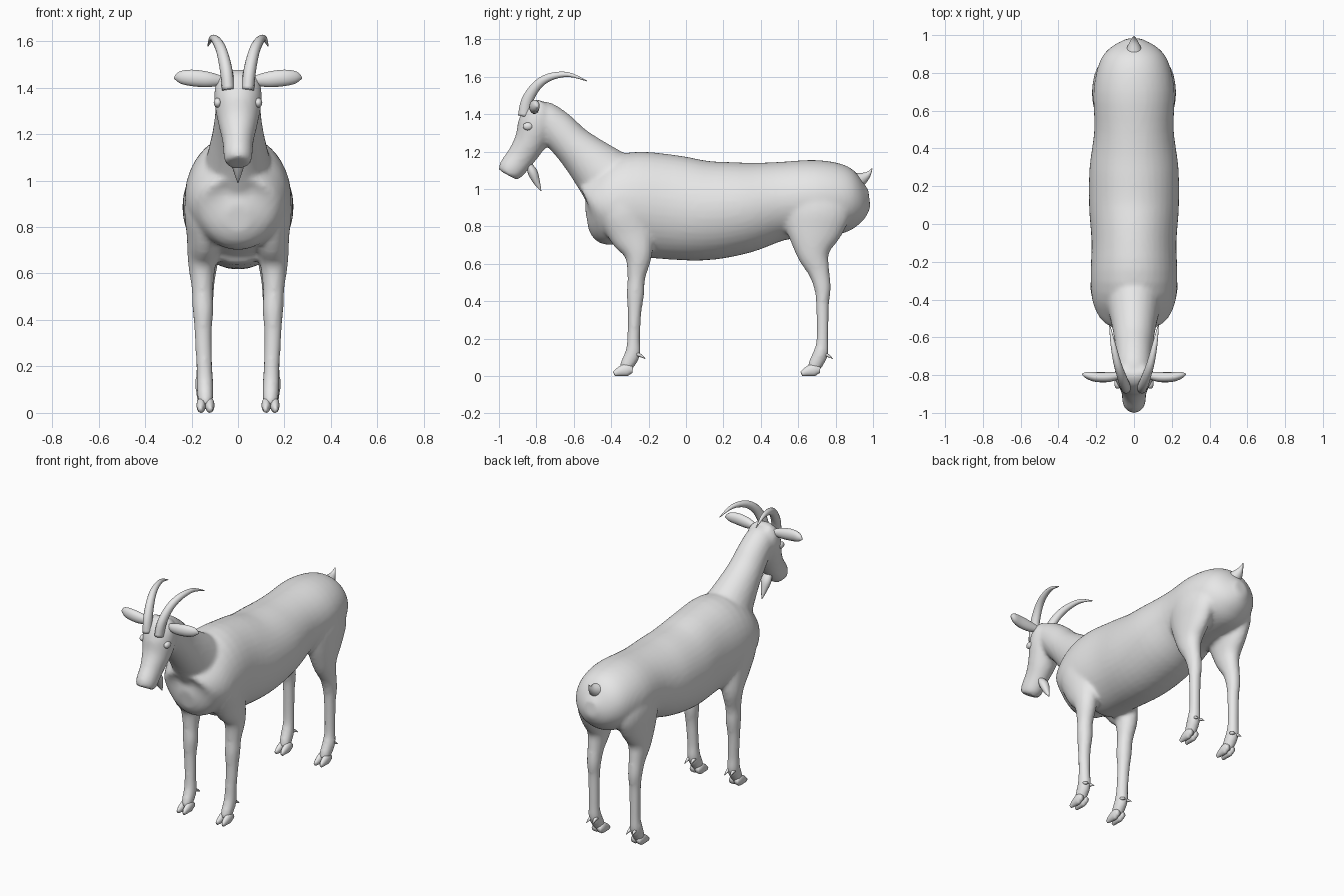
import bpy, bmesh, math
from mathutils import Vector

if "Cube" in bpy.data.objects:
    bpy.data.objects.remove(bpy.data.objects["Cube"], do_unlink=True)

coat = bpy.data.materials.new("light_grey")
coat.use_nodes = True
coat.diffuse_color = (0.8, 0.8, 0.8, 1)
coat.node_tree.nodes["Principled BSDF"].inputs["Base Color"].default_value = (0.8, 0.8, 0.8, 1)


def smooth_path(sections, steps):
    """Interpolate (x, y, z, width radius, depth radius) sections."""
    p = [Vector(s) for s in sections]
    out = []
    for i in range(len(p) - 1):
        a, b, c, d = p[max(i - 1, 0)], p[i], p[i + 1], p[min(i + 2, len(p) - 1)]
        for k in range(steps):
            t = k / steps
            v = b + (c - a) * (t / 2) + (a * 2 - b * 5 + c * 4 - d) * (t * t / 2) \
                + (b * 3 - a - c * 3 + d) * (t ** 3 / 2)
            v[3], v[4] = max(v[3], 0.001), max(v[4], 0.001)
            out.append(v)
    return out + [p[-1]]


def loft(bm, sections, side=1, ref=(1, 0, 0), sides=24, steps=4):
    """Skin elliptical rings along a path; side=-1 mirrors it to the right."""
    path = smooth_path(sections, steps)
    centres = [Vector(v[:3]) for v in path]
    rings = []
    for i, v in enumerate(path):
        t = (centres[min(i + 1, len(path) - 1)] - centres[max(i - 1, 0)]).normalized()
        u = Vector(ref)
        u = (u - t * u.dot(t)).normalized()
        w = t.cross(u)
        ring = []
        for k in range(sides):
            a = math.tau * k / sides
            co = centres[i] + u * (v[3] * math.cos(a)) + w * (v[4] * math.sin(a))
            ring.append(bm.verts.new((co.x * side, co.y, max(co.z, 0))))
        rings.append(ring)
    for r, s in zip(rings, rings[1:]):
        for k in range(sides):
            n = (k + 1) % sides
            bm.faces.new((r[k], r[n], s[n], s[k]))
    bm.faces.new(rings[0][::-1])
    bm.faces.new(rings[-1])


def finish(name, bm):
    bmesh.ops.recalc_face_normals(bm, faces=bm.faces[:])
    mesh = bpy.data.meshes.new(name)
    bm.to_mesh(mesh)
    bm.free()
    for p in mesh.polygons:
        p.use_smooth = True
    mesh.materials.append(coat)
    ob = bpy.data.objects.new(name, mesh)
    bpy.context.collection.objects.link(ob)
    return ob


def mid(rows):
    """Sections lying on the centre plane."""
    return [(0, *r) for r in rows]


# Fused skin: trunk, neck, head and legs
skin = bmesh.new()
loft(skin, mid([
    (-.53, .84, .05, .06), (-.49, .85, .16, .165), (-.42, .89, .215, .215),
    (-.3, .92, .23, .275), (-.1, .905, .225, .28), (.1, .885, .238, .267),
    (.3, .9, .235, .245), (.5, .935, .21, .21), (.7, .95, .215, .205),
    (.85, .945, .185, .18), (.93, .945, .13, .125), (.98, .95, .04, .05)]), sides=40)
loft(skin, mid([
    (-.36, 1.0, .16, .19), (-.5, 1.135, .125, .138), (-.605, 1.235, .105, .108),
    (-.69, 1.32, .096, .102), (-.77, 1.385, .088, .09), (-.81, 1.4, .06, .06)]))
loft(skin, mid([
    (-.765, 1.465, .06, .035), (-.785, 1.42, .096, .08), (-.8, 1.34, .102, .1),
    (-.835, 1.25, .086, .085), (-.885, 1.17, .067, .075), (-.935, 1.105, .062, .07),
    (-.953, 1.075, .052, .055)]))
front = [
    (.13, -.36, 1.05, .05, .08), (.14, -.34, .9, .09, .13), (.145, -.29, .76, .076, .12),
    (.155, -.255, .65, .061, .076), (.153, -.265, .53, .046, .048),
    (.15, -.27, .44, .045, .047), (.15, -.275, .34, .037, .037),
    (.145, -.28, .2, .035, .034), (.142, -.285, .12, .037, .042),
    (.14, -.315, .06, .034, .038), (.14, -.325, .03, .03, .03)]
hind = [
    (.12, .72, 1.05, .06, .12), (.135, .7, .9, .085, .18), (.14, .685, .78, .077, .155),
    (.145, .68, .66, .061, .092), (.147, .71, .56, .046, .058),
    (.147, .73, .47, .041, .045), (.147, .73, .38, .035, .035),
    (.147, .73, .2, .033, .032), (.147, .72, .12, .037, .041),
    (.143, .69, .06, .034, .038), (.14, .675, .03, .03, .03)]
for s in (-1, 1):
    loft(skin, front, s)
    loft(skin, hind, s)
body = finish("body", skin)
remesh = body.modifiers.new("fuse", "REMESH")
remesh.mode = "VOXEL"
remesh.voxel_size = 0.013
remesh.use_smooth_shade = True
soften = body.modifiers.new("soften", "SMOOTH")
soften.factor = 0.5
soften.iterations = 5

# Tail and beard
tail = bmesh.new()
loft(tail, mid([(.88, 1.03, .06, .06), (.94, 1.055, .035, .035),
                (.975, 1.08, .015, .015), (.995, 1.11, .002, .002)]), sides=12)
finish("tail", tail)
beard = bmesh.new()
loft(beard, mid([(-.845, 1.14, .025, .012), (-.82, 1.09, .032, .026),
                 (-.795, 1.03, .016, .016), (-.775, .99, .002, .002)]), sides=12)
finish("beard", beard)

for s, label in ((-1, "right"), (1, "left")):
    # Backswept horn
    horn = bmesh.new()
    loft(horn, [(.042, -.865, 1.39, .027, .034), (.05, -.85, 1.47, .027, .032),
                (.068, -.8, 1.55, .024, .027), (.09, -.73, 1.598, .02, .021),
                (.112, -.63, 1.612, .013, .013), (.13, -.53, 1.578, .002, .002)], s, sides=14)
    finish(label + "_horn", horn)

    # Leaf-shaped ear
    ear = bmesh.new()
    loft(ear, [(.07, -.8, 1.43, .016, .02), (.13, -.81, 1.435, .026, .034),
               (.2, -.81, 1.442, .026, .036), (.25, -.8, 1.444, .018, .026),
               (.275, -.795, 1.44, .003, .004)], s, ref=(0, 1, 0), sides=14)
    finish(label + "_ear", ear)

    # Eye bulge
    eye = bmesh.new()
    bmesh.ops.create_uvsphere(eye, u_segments=16, v_segments=10, radius=0.025)
    bmesh.ops.scale(eye, vec=(.7, 1.1, .85), verts=eye.verts)
    bmesh.ops.translate(eye, vec=(s * .087, -.845, 1.335), verts=eye.verts)
    finish(label + "_eye", eye)

    # Cloven hooves and dewclaws
    for foot, y in (("front", -.325), ("hind", .677)):
        hoof, claw = bmesh.new(), bmesh.new()
        for d in (-1, 1):
            x = .14 + d * .019
            loft(hoof, [(x, y + .04, .032, .014, .016), (x, y + .01, .034, .02, .034),
                        (x, y - .03, .024, .018, .025), (x + d * .003, y - .06, .012, .008, .012)],
                 s, sides=12)
            x = .142 + d * .018
            loft(claw, [(x, y + .06, .118, .012, .012), (x, y + .085, .108, .008, .008),
                        (x + d * .004, y + .108, .092, .001, .001)], s, sides=8, steps=2)
        finish(f"{label}_{foot}_hoof", hoof)
        finish(f"{label}_{foot}_dewclaws", claw)
